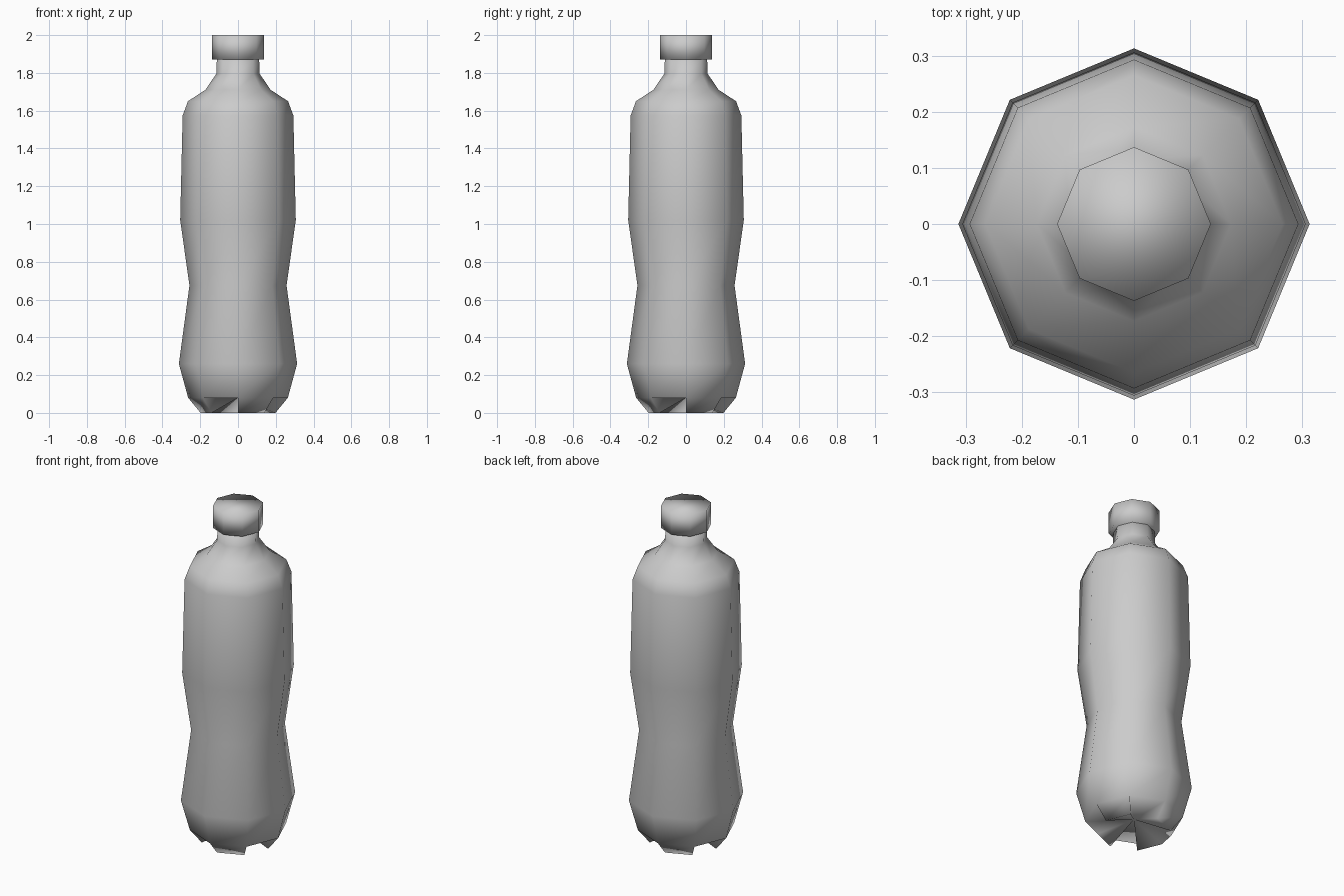
import bpy, bmesh
from math import sin, cos, tau

SIDES = 8

cube = bpy.data.objects.get("Cube")
if cube:
    bpy.data.objects.remove(cube, do_unlink=True)

grey = bpy.data.materials.new("plain grey")
grey.use_nodes = True
colour = (0.6, 0.6, 0.6, 1)
grey.diffuse_color = colour
grey.node_tree.nodes["Principled BSDF"].inputs["Base Color"].default_value = colour


def ring(bm, radius, z):
    return [bm.verts.new((radius * cos(tau * i / SIDES), radius * sin(tau * i / SIDES), z))
            for i in range(SIDES)]


def loft(bm, profile):
    """Skin octagonal rings given as (radius, height), bottom to top."""
    rings = [ring(bm, r, z) for r, z in profile]
    for low, high in zip(rings, rings[1:]):
        for i in range(SIDES):
            j = (i + 1) % SIDES
            bm.faces.new((low[i], low[j], high[j], high[i]))
    return rings


def finish(bm, name):
    bmesh.ops.recalc_face_normals(bm, faces=bm.faces)
    for face in bm.faces:
        face.smooth = True
    mesh = bpy.data.meshes.new(name)
    bm.to_mesh(mesh)
    bm.free()
    mesh.materials.append(grey)
    obj = bpy.data.objects.new(name, mesh)
    bpy.context.collection.objects.link(obj)


# Bottle body: waisted octagonal shell up to the neck
bm = bmesh.new()
rings = loft(bm, [(0.264, 0.08), (0.313, 0.26), (0.257, 0.675), (0.306, 1.02),
                  (0.293, 1.575), (0.265, 1.65), (0.173, 1.71),
                  (0.115, 1.795), (0.112, 1.87)])
bm.faces.new(rings[-1])

# Base: four wedge feet alternating with four raised gaps
rim = rings[0]
foot = ring(bm, 0.198, 0)
centre = bm.verts.new((0, 0, 0.08))
for i in range(SIDES):
    j = (i + 1) % SIDES
    if i % 2:
        bm.faces.new((rim[j], rim[i], centre))
    else:
        bm.faces.new((foot[i], foot[j], rim[j], rim[i]))
        bm.faces.new((foot[j], foot[i], centre))
        bm.faces.new((rim[i], foot[i], centre))
        bm.faces.new((foot[j], rim[j], centre))
finish(bm, "bottle_body")

# Screw cap
bm = bmesh.new()
bottom, top = loft(bm, [(0.137, 1.87), (0.137, 2.0)])
bm.faces.new(bottom)
bm.faces.new(top)
finish(bm, "bottle_cap")
